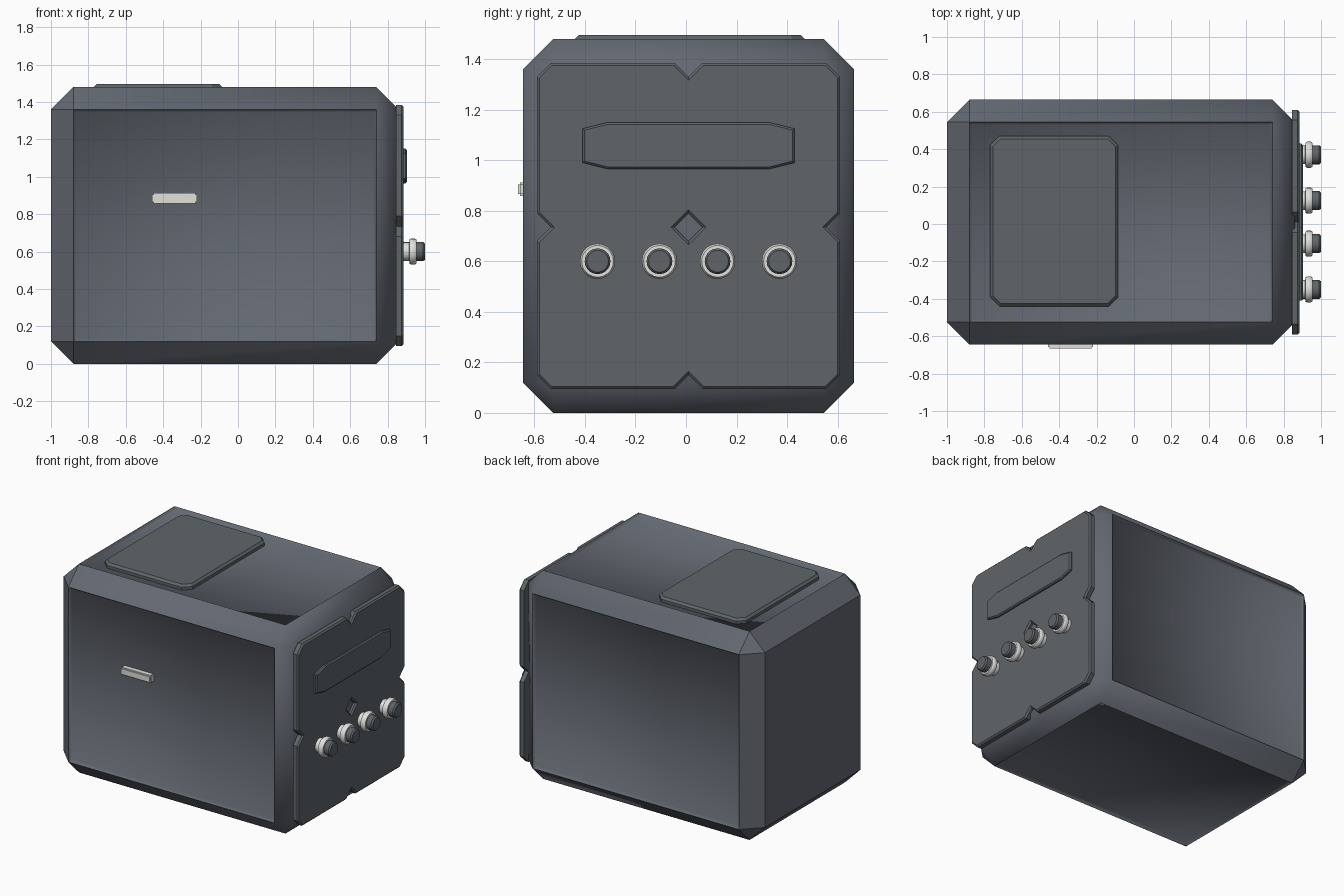
import bpy, bmesh, math
from mathutils import Matrix, Vector

if "Cube" in bpy.data.objects:
    bpy.data.objects.remove(bpy.data.objects["Cube"])


def material(name, color):
    m = bpy.data.materials.new(name)
    m.diffuse_color = (*color, 1)
    m.use_nodes = True
    m.node_tree.nodes["Principled BSDF"].inputs["Base Color"].default_value = m.diffuse_color
    return m


SLATE = material("slate body", (0.125, 0.138, 0.165))
GREY = material("grey panel", (0.115, 0.130, 0.140))
WHITE = material("off white", (0.75, 0.75, 0.73))


def finish(bm, name, mat, angle=None):
    bmesh.ops.recalc_face_normals(bm, faces=bm.faces)
    me = bpy.data.meshes.new(name)
    bm.to_mesh(me)
    bm.free()
    me.materials.append(mat)
    ob = bpy.data.objects.new(name, me)
    bpy.context.collection.objects.link(ob)
    if angle:
        bpy.ops.object.select_all(action='DESELECT')
        ob.select_set(True)
        bpy.context.view_layer.objects.active = ob
        bpy.ops.object.shade_smooth_by_angle(angle=math.radians(angle))
    return ob


def clipped_rect(u0, u1, v0, v1, cu, cv):
    """Rectangle outline with four clipped corners."""
    return [(u0 + cu, v0), (u1 - cu, v0), (u1, v0 + cv), (u1, v1 - cv),
            (u1 - cu, v1), (u0 + cu, v1), (u0, v1 - cv), (u0, v0 + cv)]


def plate(name, outlines, place, depth, bevel, mat):
    """Weld outlines into one slab, push it along depth, chamfer its raised rim."""
    bm = bmesh.new()
    for o in outlines:
        bm.faces.new([bm.verts.new(place(u, v)) for u, v in o])
    bmesh.ops.remove_doubles(bm, verts=bm.verts, dist=0.001)
    res = bmesh.ops.extrude_face_region(bm, geom=bm.faces[:], use_keep_orig=True)
    raised = [g for g in res["geom"] if isinstance(g, bmesh.types.BMVert)]
    caps = {g for g in res["geom"] if isinstance(g, bmesh.types.BMFace)}
    bmesh.ops.translate(bm, verts=raised, vec=depth)
    rim = [e for e in bm.edges if sum(f in caps for f in e.link_faces) == 1]
    bmesh.ops.bevel(bm, geom=rim, offset=bevel, segments=1, affect='EDGES')
    return finish(bm, name, mat)


# Chamfered body with shallow recessed faces on four long sides
lo, hi = Vector((-1, -0.645, 0)), Vector((0.86, 0.665, 1.48))
bm = bmesh.new()
bmesh.ops.create_cube(bm, size=1)
for v in bm.verts:
    v.co = Vector([lo[i] if v.co[i] < 0 else hi[i] for i in range(3)])
bmesh.ops.bevel(bm, geom=bm.edges[:], offset=0.12, segments=1, affect='EDGES')
bm.normal_update()
sides = [f for f in bm.faces if f.calc_area() > 1 and abs(f.normal.x) < 0.5]
bmesh.ops.inset_individual(bm, faces=sides, thickness=0.02, depth=-0.02)
body = finish(bm, "body", SLATE, 60)

# Left end keeps crisp edges
me = body.data
for e in me.edges:
    if all(me.vertices[i].co.x < -0.87 for i in e.vertices):
        e.use_edge_sharp = True

# Lid on top
plate("top_lid", [clipped_rect(-0.77, -0.085, -0.44, 0.47, 0.05, 0.05)],
      lambda u, v: (u, v, 1.45), (0, 0, 0.045), 0.015, GREY)

# Control panel of four joined tiles with a diamond gap in the middle
ys, zs = (-0.59, 0.01, 0.61), (0.095, 0.735, 1.385)
tiles = [clipped_rect(ys[i], ys[i + 1], zs[j], zs[j + 1], 0.055, 0.055)
         for i in (0, 1) for j in (0, 1)]
plate("control_panel", tiles, lambda u, v: (0.845, u, v), (0.04, 0, 0), 0.01, GREY)

# Display strip
plate("display_strip", [clipped_rect(-0.41, 0.43, 0.965, 1.15, 0.1, 0.025)],
      lambda u, v: (0.875, u, v), (0.028, 0, 0), 0.008, GREY)


def lathe(name, profile, y, z, mat, n=20):
    """Revolve (x, radius) points about an axis along x."""
    bm = bmesh.new()
    vs = [bm.verts.new((x, y + r, z)) for x, r in profile]
    es = [bm.edges.new(p) for p in zip(vs, vs[1:])]
    bmesh.ops.spin(bm, geom=vs + es, cent=(0, y, z), axis=(1, 0, 0),
                   angle=math.tau, steps=n, use_duplicate=False)
    bmesh.ops.remove_doubles(bm, verts=bm.verts, dist=0.0005)
    return finish(bm, name, mat, 35)


# Knobs: pale flanged collar and grey cap
for k, y in enumerate((-0.35, -0.105, 0.125, 0.37), 1):
    lathe(f"knob_collar_{k}", [(0.88, 0), (0.88, 0.05), (0.915, 0.05), (0.918, 0.066),
          (0.925, 0.07), (0.945, 0.07), (0.955, 0.063), (0.955, 0)], y, 0.6, WHITE)
    lathe(f"knob_cap_{k}", [(0.95, 0), (0.95, 0.051), (0.99, 0.051),
          (1.0, 0.043), (1.0, 0)], y, 0.6, GREY)

# Front handle
bm = bmesh.new()
bmesh.ops.create_cube(bm, size=1, matrix=Matrix.Translation((-0.34, -0.64, 0.885))
                      @ Matrix.Diagonal((0.24, 0.05, 0.055, 1)))
bmesh.ops.bevel(bm, geom=bm.edges[:], offset=0.008, segments=2, affect='EDGES')
finish(bm, "front_handle", WHITE, 40)
